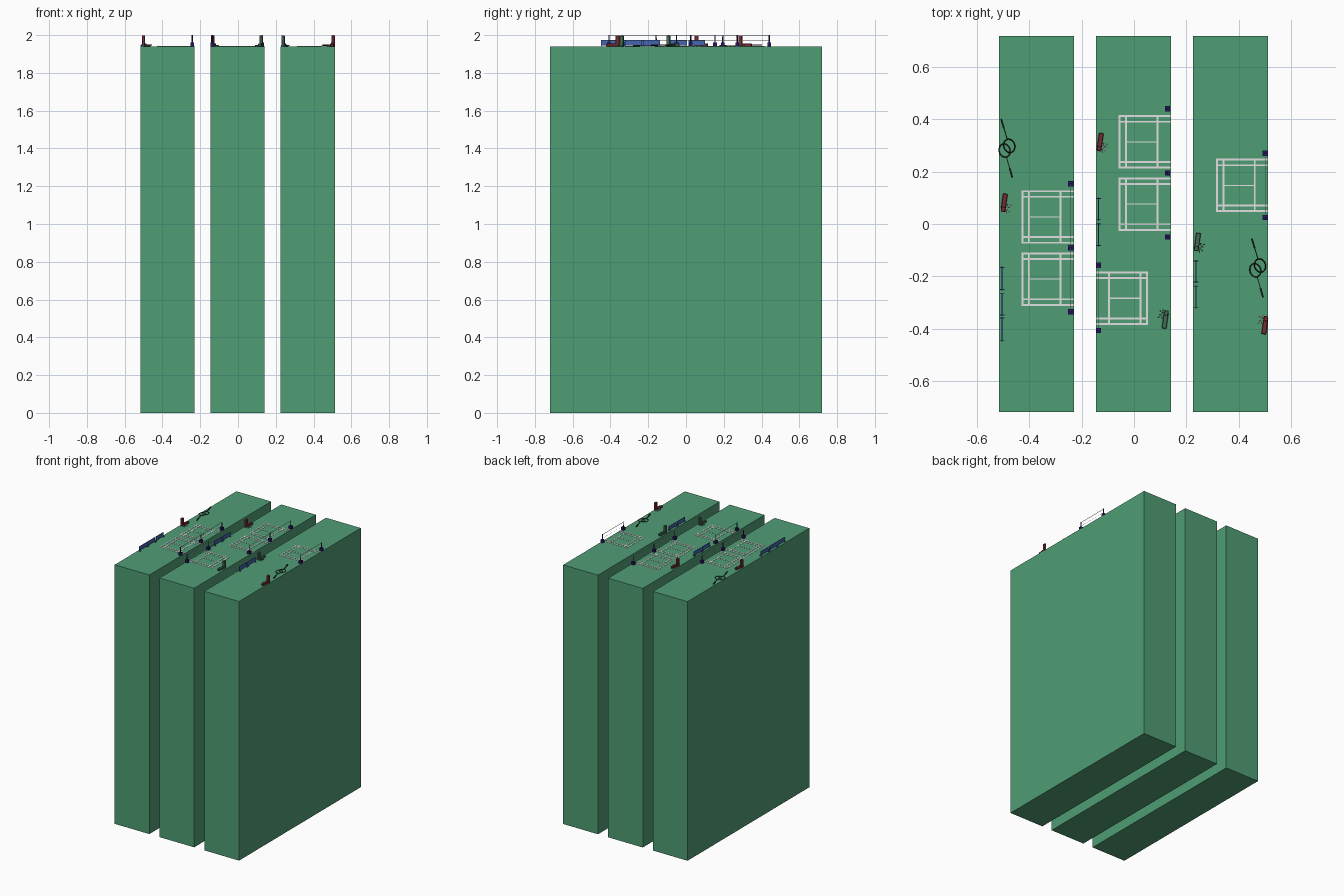
import bpy, bmesh, math
from mathutils import Matrix, Vector

if "Cube" in bpy.data.objects:
    bpy.data.objects.remove(bpy.data.objects["Cube"])

TOP = 1.94


def material(name, rgb):
    m = bpy.data.materials.new(name)
    m.diffuse_color = (*rgb, 1)
    m.use_nodes = True
    m.node_tree.nodes["Principled BSDF"].inputs["Base Color"].default_value = m.diffuse_color
    return m


GREEN = material("court green", (0.078, 0.338, 0.178))
WHITE = material("line white", (0.75, 0.75, 0.75))
NAVY = material("post navy", (0.022, 0.008, 0.13))
BLUE = material("barrier blue", (0.06, 0.13, 0.42))
RED = material("bag red", (0.20, 0.025, 0.035))
MOSS = material("bag green", (0.06, 0.15, 0.09))
BLACK = material("racket black", (0.012, 0.010, 0.010))
GREY = material("shuttle grey", (0.35, 0.33, 0.33))


def finish(bm, name, mat):
    me = bpy.data.meshes.new(name)
    bm.to_mesh(me)
    bm.free()
    me.materials.append(mat)
    ob = bpy.data.objects.new(name, me)
    bpy.context.collection.objects.link(ob)
    return ob


def box(bm, x0, x1, y0, y1, z0, z1, mtx=Matrix()):
    m = (mtx @ Matrix.Translation(((x0 + x1) / 2, (y0 + y1) / 2, (z0 + z1) / 2))
         @ Matrix.Diagonal((abs(x1 - x0), abs(y1 - y0), abs(z1 - z0), 1)))
    bmesh.ops.create_cube(bm, size=1, matrix=m)


def cone(bm, r1, r2, depth, mtx, seg=8):
    bmesh.ops.create_cone(bm, cap_ends=True, segments=seg, radius1=r1,
                          radius2=r2, depth=depth, matrix=mtx)


# Three tall slabs
for x0, x1 in ((-0.517, -0.23), (-0.146, 0.141), (0.225, 0.513)):
    bm = bmesh.new()
    box(bm, x0, x1, -0.72, 0.72, 0, TOP)
    finish(bm, "floor_slab", GREEN)


# Half courts: edge x (net side), direction away from the net, centre y
def court(edge, d, cy):
    bm = bmesh.new()
    z0, z1 = TOP - 0.001, TOP + 0.0015
    w = 0.0035
    for off in (0.196, 0.171, 0.051):
        x = edge + d * off
        box(bm, x - w, x + w, cy - 0.101, cy + 0.101, z0, z1)
    for off in (-0.0985, -0.077, 0.077, 0.0985):
        box(bm, edge, edge + d * 0.1995, cy + off - w, cy + off + w, z0, z1)
    box(bm, edge + d * 0.051, edge + d * 0.171, cy - 0.002, cy + 0.002, z0, z1)
    finish(bm, "court_lines", WHITE)


for c in ((-0.23, -1, 0.027), (-0.23, -1, -0.211), (0.141, -1, 0.314),
          (0.141, -1, 0.076), (-0.146, 1, -0.284), (0.513, -1, 0.148)):
    court(*c)


# Net posts on weighted bases, with net tape and cords between neighbours
def net_row(x, ys):
    for y in ys:
        bm = bmesh.new()
        box(bm, x - 0.010, x + 0.010, y - 0.010, y + 0.010, TOP, TOP + 0.021)
        cone(bm, 0.0035, 0.003, 0.06, Matrix.Translation((x, y, TOP + 0.03)))
        finish(bm, "net_post", NAVY)
    bm = bmesh.new()
    for a, b in zip(ys, ys[1:]):
        box(bm, x - 0.0008, x + 0.0008, a, b, 1.9965, 1.999)
        box(bm, x - 0.0003, x + 0.0003, a, b, 1.9695, 1.9702)
    finish(bm, "net_tape", WHITE)


net_row(-0.242, (0.154, -0.091, -0.336))
net_row(0.128, (0.441, 0.195, -0.050))
net_row(-0.136, (-0.158, -0.407))
net_row(0.502, (0.271, 0.025))


# Low blue barriers made of panels on crosswise feet
def barrier(x, panels):
    bm = bmesh.new()
    for a, b in panels:
        box(bm, x - 0.002, x + 0.002, a, b, TOP + 0.006, TOP + 0.035)
        for y in (a + 0.004, b - 0.004):
            box(bm, x - 0.009, x + 0.009, y - 0.0015, y + 0.0015, TOP, TOP + 0.007)
    finish(bm, "barrier", BLUE)


barrier(-0.504, ((-0.255, -0.162), (-0.352, -0.263), (-0.449, -0.356)))
barrier(-0.136, ((0.012, 0.101), (-0.086, 0.004)))
barrier(0.237, ((-0.226, -0.137), (-0.324, -0.234)))


# Racket bag: one lying, one upright, with loose shuttles beside it
def bag_set(x, y, turn, mat):
    m = Matrix.Translation((x, y, TOP)) @ Matrix.Rotation(turn, 4, 'Z')
    tilt = m @ Matrix.Rotation(math.radians(-8), 4, 'Z')
    bm = bmesh.new()
    box(bm, -0.009, 0.009, -0.030, 0.036, 0, 0.015, tilt)
    box(bm, -0.008, 0.008, -0.034, -0.014, 0, 0.058, tilt)
    bmesh.ops.bevel(bm, geom=bm.edges[:], offset=0.002, segments=1, affect='EDGES')
    finish(bm, "racket_bag", mat)
    bm = bmesh.new()
    for i, (sx, sy) in enumerate(((0.013, -0.008), (0.020, -0.017), (0.011, -0.024),
                                  (0.018, -0.030), (0.024, -0.009), (0.009, -0.036))):
        r = (m @ Matrix.Translation((sx, sy, 0.004)) @ Matrix.Rotation(i * 1.3, 4, 'Z')
             @ Matrix.Rotation(math.pi / 2, 4, 'X'))
        cone(bm, 0.004, 0.0015, 0.010, r, 6)
    finish(bm, "shuttles", GREY if mat is RED else MOSS)


bag_set(-0.497, 0.080, 0, RED)
bag_set(-0.130, 0.312, 0, RED)
bag_set(0.242, -0.070, 0, MOSS)
bag_set(0.120, -0.364, math.pi, MOSS)
bag_set(0.501, -0.386, math.pi, RED)


# Racket: oval ring head with a shaft and thicker grip along +y
def racket(x, y, z, turn):
    m = Matrix.Translation((x, y, z)) @ Matrix.Rotation(turn, 4, 'Z')
    bm = bmesh.new()
    n, rings = 24, []
    for i in range(n):
        a = 2 * math.pi * i / n
        ring = []
        for dr, dz in ((-0.002, 0), (0, 0.002), (0.002, 0), (0, -0.002)):
            ring.append(bm.verts.new(m @ Vector(((0.021 + dr) * math.cos(a),
                                                 (0.026 + dr) * math.sin(a), dz))))
        rings.append(ring)
    for i in range(n):
        p, q = rings[i], rings[(i + 1) % n]
        for k in range(4):
            bm.faces.new((p[k], q[k], q[(k + 1) % 4], p[(k + 1) % 4]))
    box(bm, -0.0018, 0.0018, 0.026, 0.072, -0.0018, 0.0018, m)
    box(bm, -0.0032, 0.0032, 0.070, 0.108, -0.0032, 0.0032, m)
    bmesh.ops.recalc_face_normals(bm, faces=bm.faces[:])
    finish(bm, "racket", BLACK)


# Two crossed pairs of rackets
for x, y in ((-0.486, 0.290), (0.473, -0.168)):
    racket(x + 0.009, y + 0.009, TOP + 0.0075, math.radians(17))
    racket(x - 0.009, y - 0.009, TOP + 0.0035, math.pi + math.radians(16))
